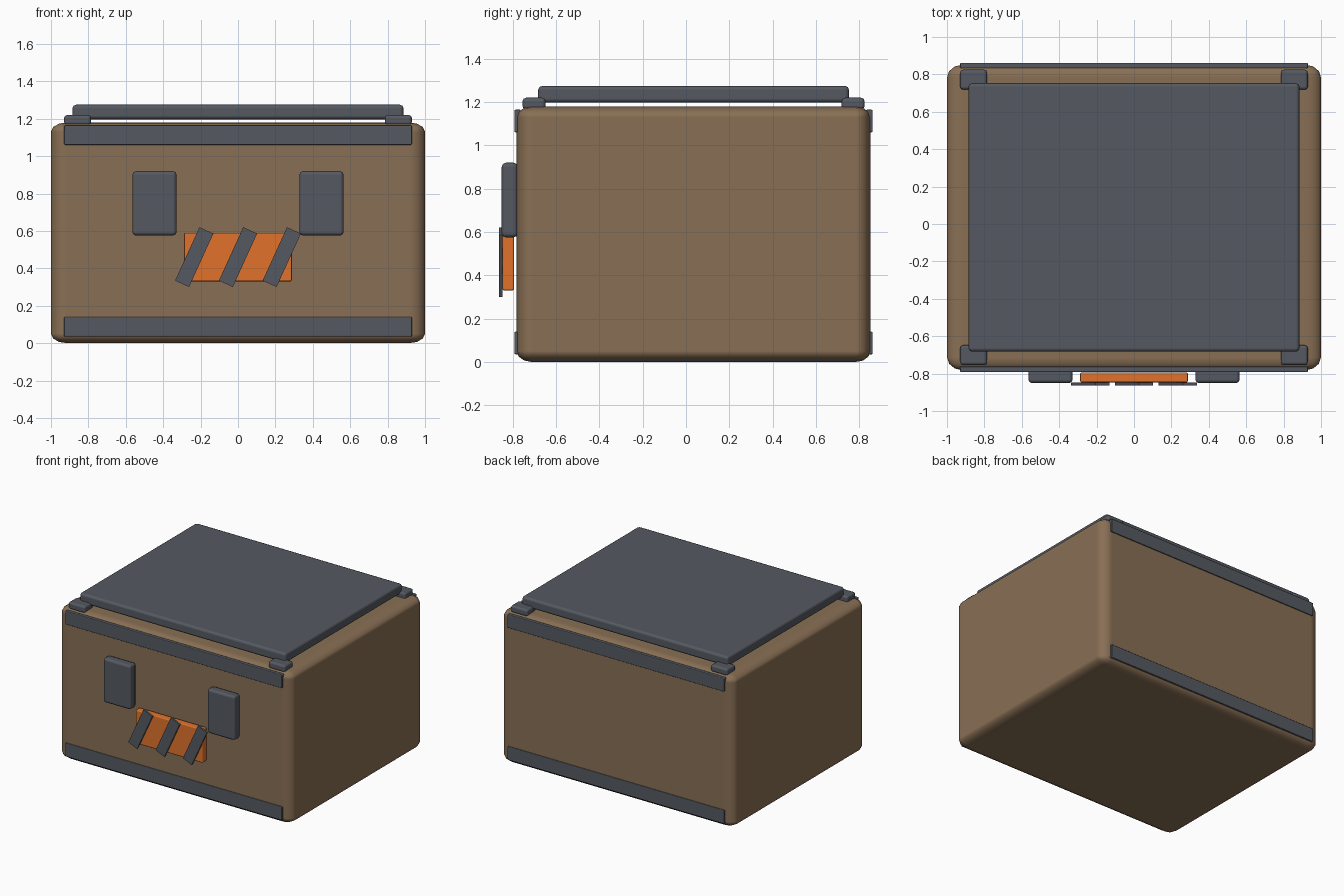
import bpy, bmesh, math
from mathutils import Matrix

if "Cube" in bpy.data.objects:
    bpy.data.objects.remove(bpy.data.objects["Cube"])

CY = 0.035  # the crate body sits slightly behind centre


def material(name, rgb):
    m = bpy.data.materials.new(name)
    m.diffuse_color = (*rgb, 1)
    m.use_nodes = True
    m.node_tree.nodes["Principled BSDF"].inputs["Base Color"].default_value = m.diffuse_color
    return m


BROWN = material("brown_shell", (0.25, 0.16, 0.09))
STEEL = material("dark_steel", (0.09, 0.10, 0.12))
ORANGE = material("orange_plate", (0.75, 0.17, 0.025))


def box(name, lo, hi, mat, bevel, segments=2, tilt=0.0, stretched=False):
    """Bevelled box between two corners; stretched scales the bevel with the box."""
    size = [h - l for l, h in zip(lo, hi)]
    mesh = bpy.data.meshes.new(name)
    bm = bmesh.new()
    bmesh.ops.create_cube(bm, size=2 if stretched else 1)
    if not stretched:
        bmesh.ops.scale(bm, vec=size, verts=bm.verts)
    if tilt:
        bmesh.ops.rotate(bm, matrix=Matrix.Rotation(tilt, 3, 'Y'), verts=bm.verts)
    bm.to_mesh(mesh)
    bm.free()
    obj = bpy.data.objects.new(name, mesh)
    bpy.context.collection.objects.link(obj)
    obj.location = [(l + h) / 2 for l, h in zip(lo, hi)]
    if stretched:
        obj.scale = [s / 2 for s in size]
    mesh.materials.append(mat)
    if bevel:
        mesh.shade_smooth()
        mod = obj.modifiers.new("bevel", 'BEVEL')
        mod.width = bevel
        mod.segments = segments
        mod.harden_normals = True
    return obj


# Main shell
box("crate_body", (-1, CY - 0.817, 0), (1, CY + 0.817, 1.18), BROWN, 0.085, 3, stretched=True)

# Raised lid panel
box("lid_panel", (-0.885, CY - 0.718, 1.197), (0.885, CY + 0.718, 1.275), STEEL, 0.02)

# Edge rails on front and back, corner blocks under the lid
for side, s in (("front", -1), ("back", 1)):
    y0, y1 = sorted((CY + s * 0.797, CY + s * 0.827))
    for level, z in (("lower", 0.035), ("upper", 1.06)):
        box(f"{side}_{level}_rail", (-0.93, y0, z), (0.93, y1, z + 0.105), STEEL, 0.006)
    y0, y1 = sorted((CY + s * 0.683, CY + s * 0.79))
    for hand, x in (("left", -0.93), ("right", 0.785)):
        box(f"{side}_{hand}_corner_block", (x, y0, 1.165), (x + 0.145, y1, 1.22), STEEL, 0.017)

# Latches
for hand, x in (("left", -0.565), ("right", 0.328)):
    box(f"{hand}_latch", (x, -0.851, 0.575), (x + 0.237, -0.776, 0.92), STEEL, 0.02)

# Warning plate with slanted stripes
box("warning_plate", (-0.288, -0.847, 0.33), (0.288, -0.794, 0.59), ORANGE, 0.008)
for i, x in enumerate((-0.234, 0, 0.234)):
    box(f"warning_stripe_{i + 1}", (x - 0.041, -0.863, 0.303), (x + 0.041, -0.848, 0.617),
        STEEL, 0, tilt=math.radians(24.5))
